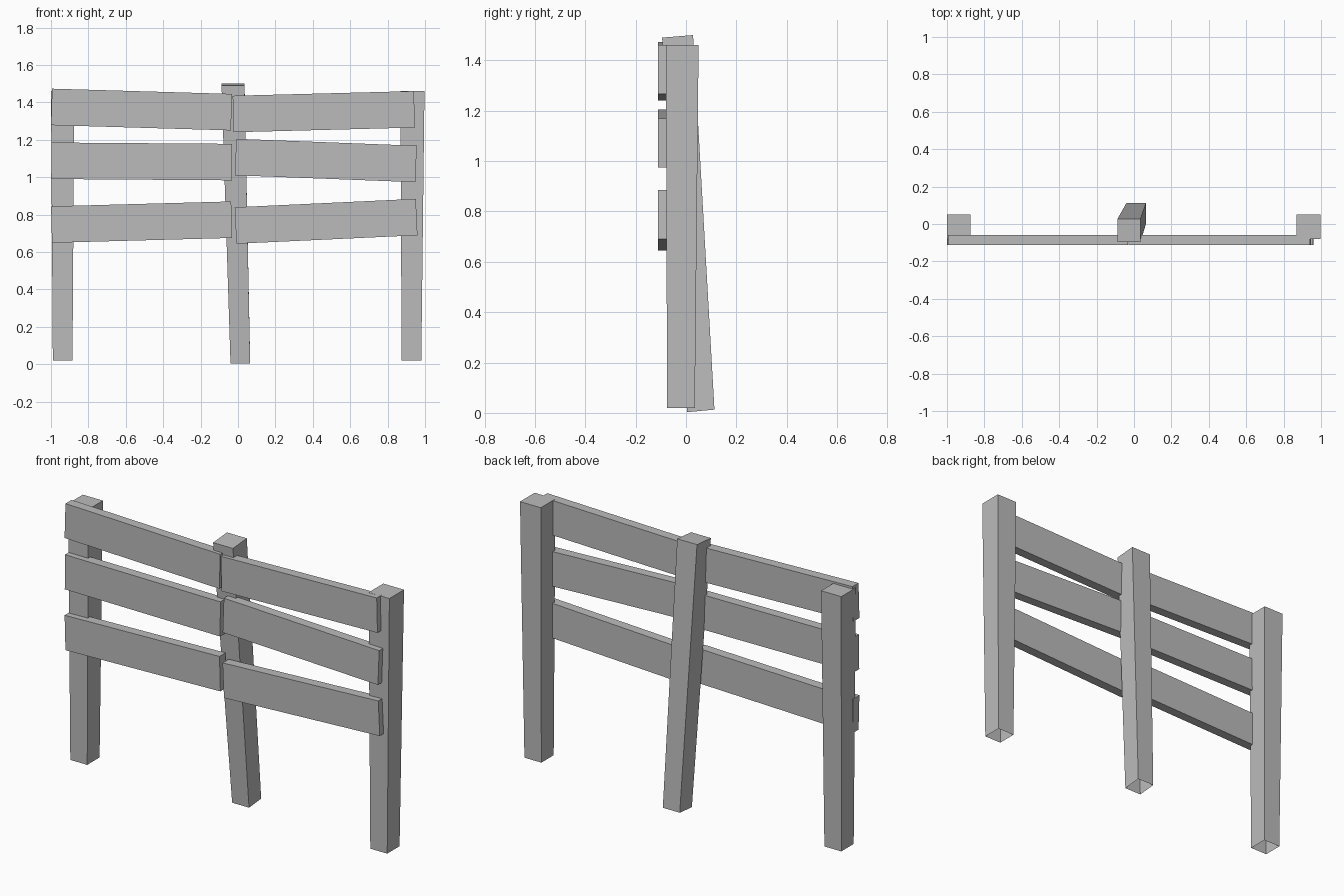
import bpy, bmesh, math
from mathutils import Matrix

cube = bpy.data.objects.get("Cube")
if cube:
    bpy.data.objects.remove(cube, do_unlink=True)

wood = bpy.data.materials.new("grey_wood")
wood.use_nodes = True
GREY = (0.5, 0.5, 0.5, 1)
wood.diffuse_color = GREY
wood.node_tree.nodes["Principled BSDF"].inputs["Base Color"].default_value = GREY


def finish(name, bm):
    bmesh.ops.recalc_face_normals(bm, faces=bm.faces)
    mesh = bpy.data.meshes.new(name)
    bm.to_mesh(mesh)
    bm.free()
    mesh.materials.append(wood)
    obj = bpy.data.objects.new(name, mesh)
    bpy.context.collection.objects.link(obj)


def post(name, bottom, top, tilt=0):
    """Tapered post, open underneath; each end is (x0, x1, y0, y1, z)."""
    bm = bmesh.new()
    bmesh.ops.create_cube(bm, size=1)
    bm.normal_update()
    base = [f for f in bm.faces if f.normal.z < -0.9]
    bmesh.ops.delete(bm, geom=base, context='FACES_ONLY')
    for v in bm.verts:
        x0, x1, y0, y1, z = top if v.co.z > 0 else bottom
        back = v.co.y > 0
        v.co = (x1 if v.co.x > 0 else x0, y1 if back else y0, z + tilt * back)
    finish(name, bm)


def plank(name, x0, z0, x1, z1):
    """Board whose centre line runs from (x0, z0) to (x1, z1)."""
    length = math.hypot(x1 - x0, z1 - z0)
    angle = math.atan2(z1 - z0, x1 - x0)
    place = (Matrix.Translation(((x0 + x1) / 2, -0.085, (z0 + z1) / 2))
             @ Matrix.Rotation(-angle, 4, 'Y')
             @ Matrix.Diagonal((length, 0.054, 0.195, 1)))
    bm = bmesh.new()
    bmesh.ops.create_cube(bm, size=1, matrix=place)
    finish(name, bm)


# Posts
post("right_post", (-0.99, -0.885, -0.075, 0.035, 0.02), (-1.0, -0.875, -0.08, 0.05, 1.46))
post("left_post", (0.875, 0.98, -0.075, 0.035, 0.02), (0.868, 0.997, -0.08, 0.05, 1.46))
post("middle_post", (-0.04, 0.065, 0.005, 0.113, 0.003), (-0.088, 0.035, -0.095, 0.028, 1.49), 0.01)

# Planks
plank("right_top_plank", -0.997, 1.376, -0.035, 1.348)
plank("right_middle_plank", -0.998, 1.088, -0.032, 1.081)
plank("right_bottom_plank", -0.997, 0.747, -0.034, 0.773)
plank("left_top_plank", -0.026, 1.338, 0.943, 1.363)
plank("left_middle_plank", -0.013, 1.108, 0.952, 1.071)
plank("left_bottom_plank", -0.013, 0.742, 0.955, 0.787)
